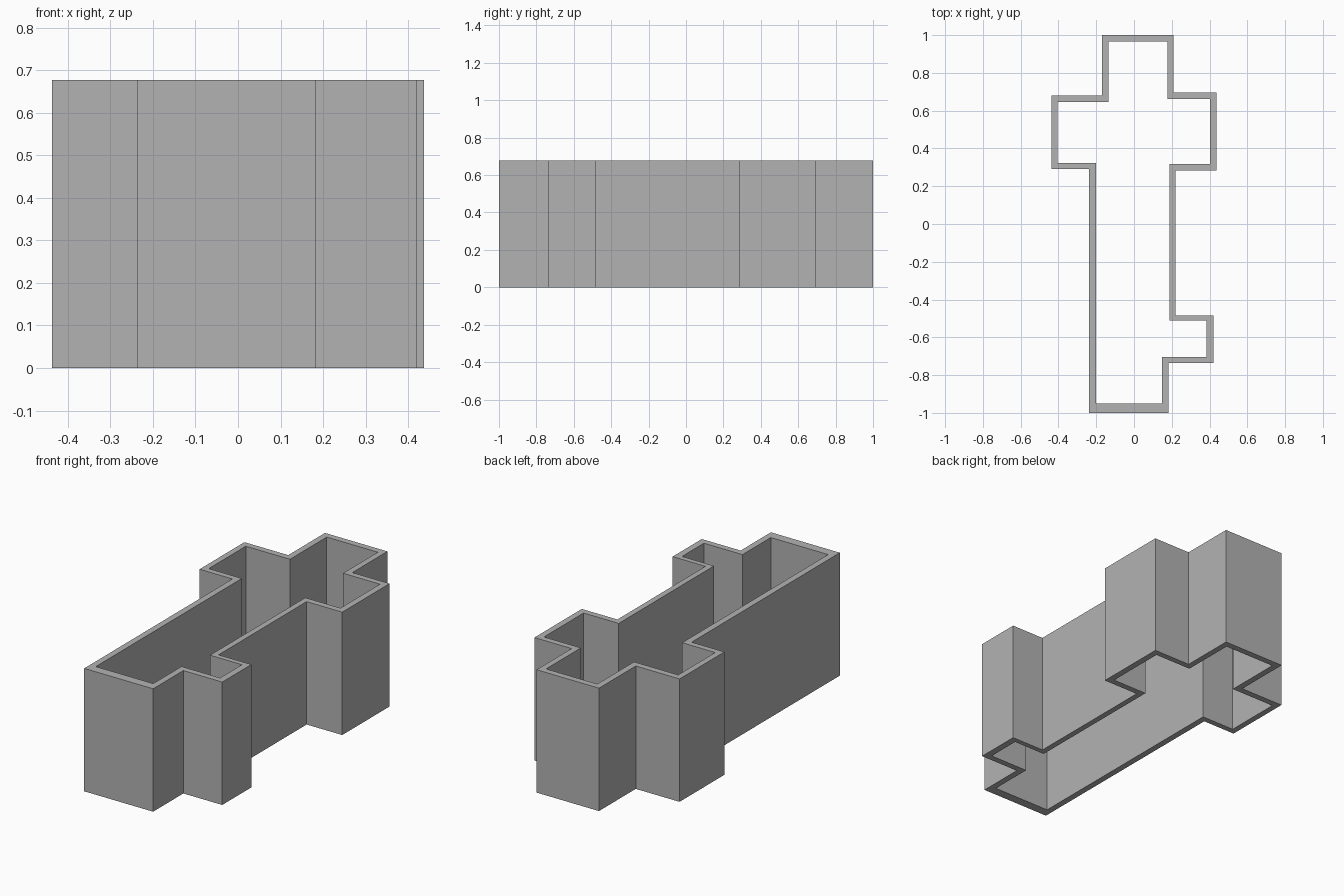
import bpy
import bmesh

HEIGHT = 0.677

cube = bpy.data.objects.get("Cube")
if cube:
    bpy.data.objects.remove(cube, do_unlink=True)


def make_material(name, rgb):
    material = bpy.data.materials.new(name)
    color = (*rgb, 1.0)
    material.use_nodes = True
    material.diffuse_color = color
    material.node_tree.nodes["Principled BSDF"].inputs["Base Color"].default_value = color
    return material


def stepped_outline(xs, ys):
    """Right-angled closed outline, alternating between x and y steps."""
    points = []
    for i, y in enumerate(ys):
        points.append((xs[i], y))
        points.append((xs[(i + 1) % len(xs)], y))
    return points


# Outer and inner wall lines, clockwise from the back left corner of the plan
outer = stepped_outline(
    xs=[-0.17, 0.21, 0.437, 0.22, 0.42, 0.183, -0.237, -0.437],
    ys=[1.0, 0.695, 0.283, -0.484, -0.737, -1.0, 0.29, 0.68])
inner = stepped_outline(
    xs=[-0.135, 0.177, 0.402, 0.188, 0.383, 0.148, -0.202, -0.404],
    ys=[0.965, 0.662, 0.317, -0.512, -0.703, -0.949, 0.322, 0.645])

# Flat ring of the wall plan, extruded up into an open shell
bm = bmesh.new()
rings = [[bm.verts.new((x, y, 0)) for x, y in outline] for outline in (outer, inner)]
count = len(outer)
for i in range(count):
    j = (i + 1) % count
    bm.faces.new((rings[0][i], rings[0][j], rings[1][j], rings[1][i]))
extruded = bmesh.ops.extrude_face_region(bm, geom=bm.faces[:], use_keep_orig=True)
top_verts = [g for g in extruded["geom"] if isinstance(g, bmesh.types.BMVert)]
bmesh.ops.translate(bm, vec=(0, 0, HEIGHT), verts=top_verts)
bmesh.ops.recalc_face_normals(bm, faces=bm.faces[:])

mesh = bpy.data.meshes.new("building_walls")
bm.to_mesh(mesh)
bm.free()
mesh.materials.append(make_material("plain grey", (0.45, 0.45, 0.45)))
walls = bpy.data.objects.new("building_walls", mesh)
bpy.context.collection.objects.link(walls)
